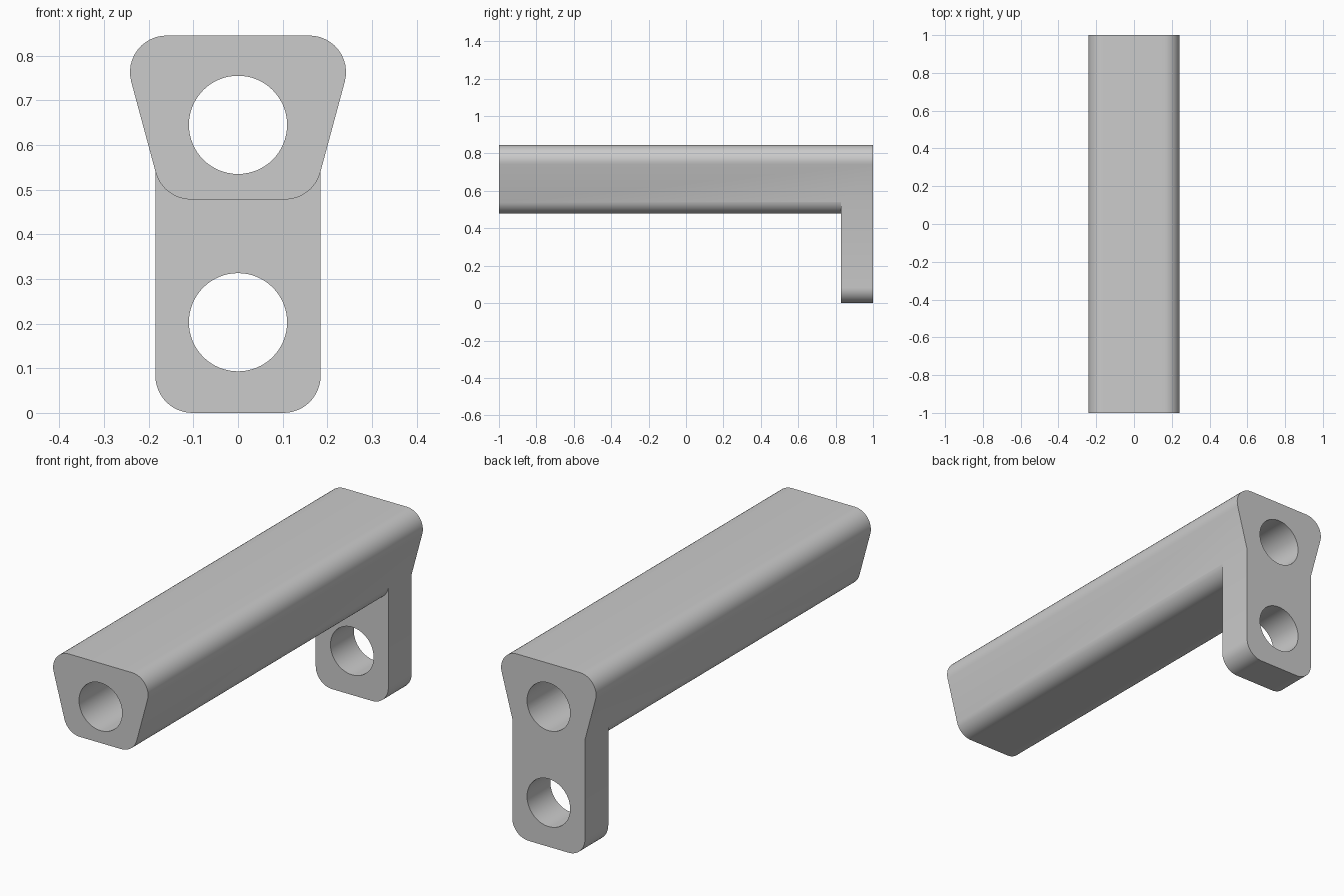
import bpy, bmesh, math
from mathutils import Vector

if "Cube" in bpy.data.objects:
    bpy.data.objects.remove(bpy.data.objects["Cube"])

grey = bpy.data.materials.new("plain grey")
grey.diffuse_color = (0.6, 0.6, 0.6, 1)
grey.use_nodes = True
grey.node_tree.nodes["Principled BSDF"].inputs["Base Color"].default_value = grey.diffuse_color


def rounded(corners, steps=12):
    """Round the corners (x, z, radius) of a convex outline."""
    out = []
    n = len(corners)
    for i, (x, z, r) in enumerate(corners):
        p = Vector((x, z))
        if r == 0:
            out.append(p)
            continue
        a = (Vector(corners[i - 1][:2]) - p).normalized()
        b = (Vector(corners[(i + 1) % n][:2]) - p).normalized()
        half = a.angle(b) / 2
        centre = p + (a + b).normalized() * (r / math.sin(half))
        start = p + a * (r / math.tan(half)) - centre
        end = p + b * (r / math.tan(half)) - centre
        sweep = math.pi - 2 * half
        for k in range(steps + 1):
            t = k / steps
            out.append(centre + (start * math.sin((1 - t) * sweep)
                                 + end * math.sin(t * sweep)) / math.sin(sweep))
    return out


def extrude(name, outline, y0, y1):
    """Extrude an x-z outline along y."""
    bm = bmesh.new()
    front = [bm.verts.new((p[0], y0, p[1])) for p in outline]
    back = [bm.verts.new((p[0], y1, p[1])) for p in outline]
    bm.faces.new(front)
    bm.faces.new(back[::-1])
    for i in range(len(front)):
        j = (i + 1) % len(front)
        bm.faces.new((front[i], back[i], back[j], front[j]))
    bmesh.ops.recalc_face_normals(bm, faces=bm.faces)
    mesh = bpy.data.meshes.new(name)
    bm.to_mesh(mesh)
    bm.free()
    mesh.materials.append(grey)
    ob = bpy.data.objects.new(name, mesh)
    bpy.context.collection.objects.link(ob)
    return ob


def combine(ob, other, operation):
    """Apply a boolean and discard the helper."""
    mod = ob.modifiers.new(operation, 'BOOLEAN')
    mod.operation = operation
    mod.solver = 'EXACT'
    mod.object = other
    bpy.context.view_layer.objects.active = ob
    bpy.ops.object.modifier_apply(modifier=mod.name)
    bpy.data.objects.remove(other)


# Long tapered bar
bar = extrude("bracket_bar", rounded([(-0.168, 0.478, 0.082), (0.168, 0.478, 0.082),
                                      (0.267, 0.845, 0.082), (-0.267, 0.845, 0.082)]), -1, 1)
# Hanging end plate, its top buried in the bar
plate = extrude("end_plate", rounded([(-0.185, 0, 0.083), (0.185, 0, 0.083),
                                      (0.185, 0.6, 0), (-0.185, 0.6, 0)]), 0.83, 1)
combine(bar, plate, 'UNION')

# Round holes: one through the bar, one through the plate
for z, y0 in ((0.645, -1.1), (0.203, 0.7)):
    circle = [(0.11 * math.cos(k * math.tau / 64), z + 0.11 * math.sin(k * math.tau / 64))
              for k in range(64)]
    combine(bar, extrude("hole_cutter", circle, y0, 1.1), 'DIFFERENCE')

bpy.ops.object.select_all(action='DESELECT')
bar.select_set(True)
bpy.context.view_layer.objects.active = bar
bpy.ops.object.shade_smooth_by_angle(angle=math.radians(30))
